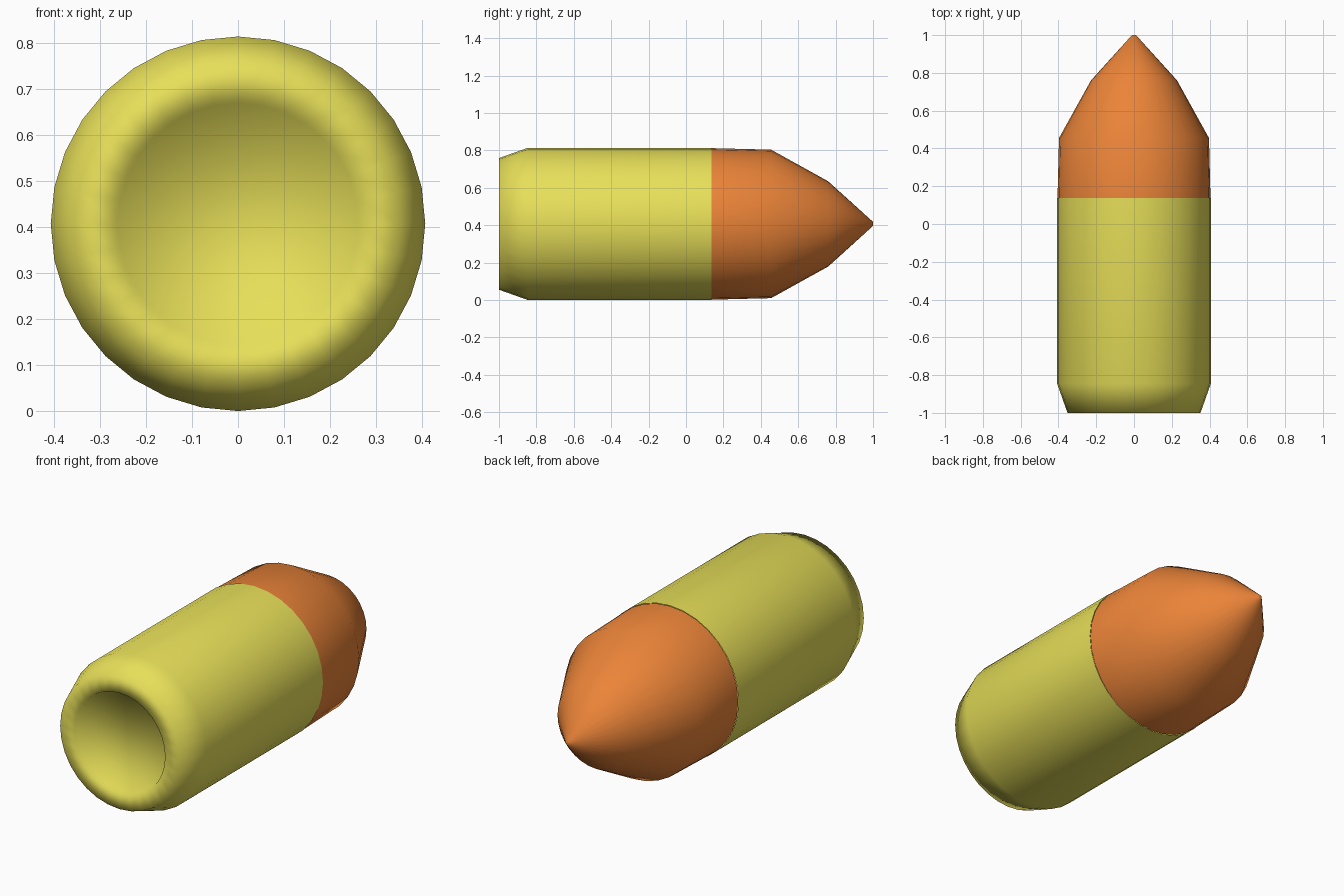
import bpy, bmesh
from math import sin, cos, pi

if "Cube" in bpy.data.objects:
    bpy.data.objects.remove(bpy.data.objects["Cube"])

SIDES = 32
AXIS_Z = 0.407


def material(name, rgb):
    m = bpy.data.materials.new(name)
    m.diffuse_color = (*rgb, 1)
    m.use_nodes = True
    m.node_tree.nodes["Principled BSDF"].inputs["Base Color"].default_value = m.diffuse_color
    return m


def lathe_y(name, profile, mat, cap_start=False, cap_end=False):
    """Revolve (y, radius) points around the long axis."""
    bm = bmesh.new()
    rings = [[bm.verts.new((r * sin(2 * pi * i / SIDES), y,
                            AXIS_Z + r * cos(2 * pi * i / SIDES)))
              for i in range(SIDES)] for y, r in profile]
    for a, b in zip(rings, rings[1:]):
        for i in range(SIDES):
            j = (i + 1) % SIDES
            bm.faces.new((a[i], b[i], b[j], a[j]))
    if cap_start:
        bm.faces.new(rings[0])
    if cap_end:
        bm.faces.new(rings[-1])
    bmesh.ops.recalc_face_normals(bm, faces=bm.faces)
    for f in bm.faces:
        f.smooth = True
    me = bpy.data.meshes.new(name)
    bm.to_mesh(me)
    bm.free()
    me.materials.append(mat)
    ob = bpy.data.objects.new(name, me)
    bpy.context.collection.objects.link(ob)
    return ob


yellow = material("casing_yellow", (0.80, 0.74, 0.10))
red = material("tip_red", (0.83, 0.23, 0.04))

# Casing: shallow recessed base, flat rim, chamfer, straight wall
lathe_y("casing", [(-0.98, 0.262), (-1.0, 0.269), (-1.0, 0.352),
                   (-0.845, 0.407), (0.137, 0.407)], yellow, cap_start=True)

# Tip: ogive with a tiny blunt point
lathe_y("tip", [(0.137, 0.405), (0.455, 0.397), (0.76, 0.228),
                (1.0, 0.011)], red, cap_end=True)
